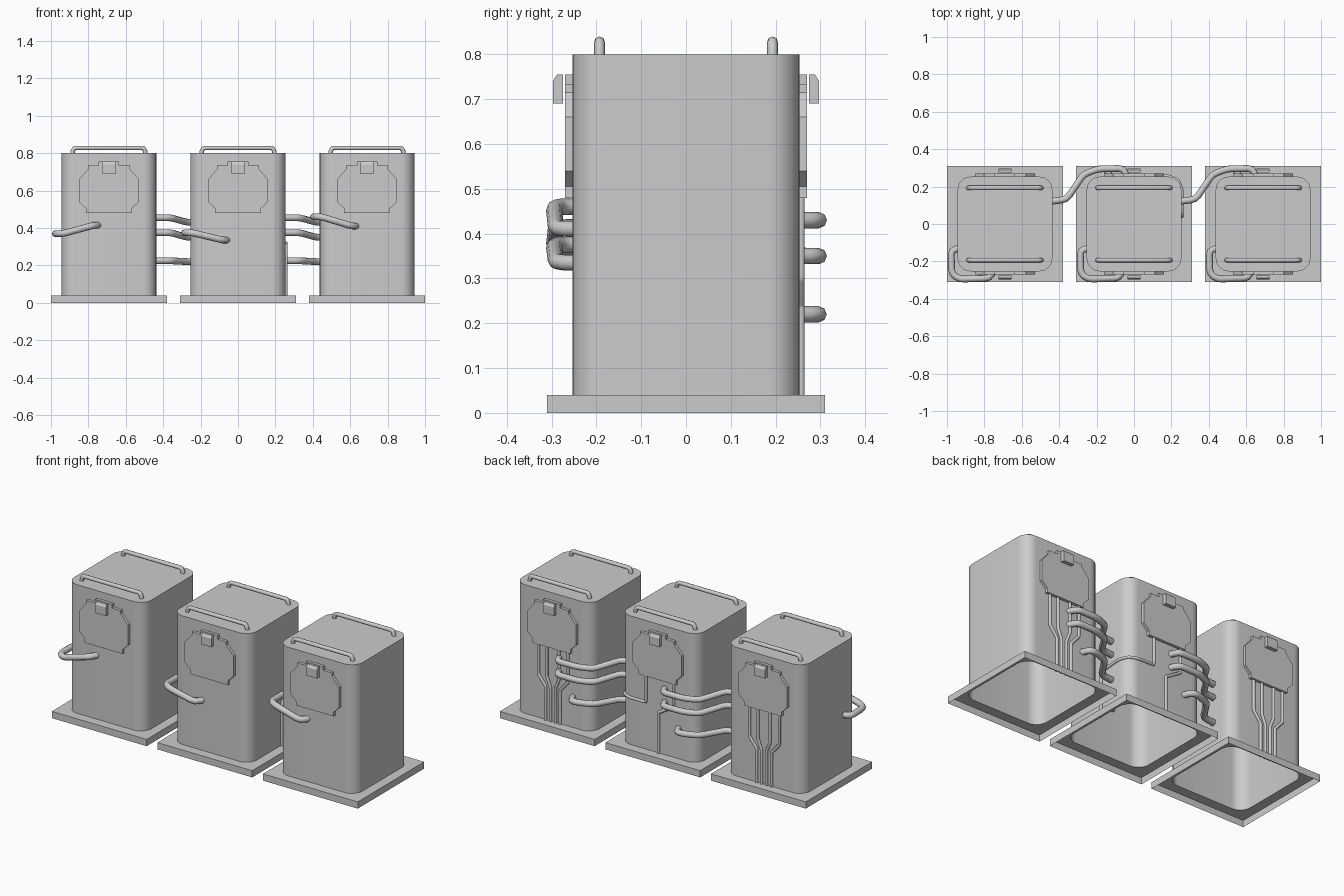
import bpy
import bmesh
from math import cos, sin, pi
from mathutils import Vector

cube = bpy.data.objects.get("Cube")
if cube:
    bpy.data.objects.remove(cube, do_unlink=True)

grey = bpy.data.materials.new("plain grey")
grey.use_nodes = True
GREY = (0.6, 0.6, 0.6, 1)
grey.diffuse_color = GREY
grey.node_tree.nodes["Principled BSDF"].inputs["Base Color"].default_value = GREY

HALF, RADIUS, SEG = 0.253, 0.07, 8      # tank half width, corner radius, corner steps
BASE, TOP, BASE_HALF = 0.04, 0.80, 0.31
SPACING = 0.69


def link(name, data, x):
    data.materials.append(grey)
    obj = bpy.data.objects.new(name, data)
    bpy.context.collection.objects.link(obj)
    obj.location.x = x
    for other in bpy.context.selected_objects:
        other.select_set(False)
    obj.select_set(True)
    bpy.context.view_layer.objects.active = obj
    return obj


def mesh_object(name, bm, x, smooth=False):
    bmesh.ops.recalc_face_normals(bm, faces=bm.faces)
    mesh = bpy.data.meshes.new(name)
    bm.to_mesh(mesh)
    bm.free()
    link(name, mesh, x)
    if smooth:
        bpy.ops.object.shade_smooth_by_angle(angle=pi / 6)


def rounded_square():
    c = HALF - RADIUS
    pts = []
    for q, (sx, sy) in enumerate([(1, 1), (-1, 1), (-1, -1), (1, -1)]):
        for i in range(SEG + 1):
            a = (q + i / SEG) * pi / 2
            pts.append((sx * c + RADIUS * cos(a), sy * c + RADIUS * sin(a)))
    return pts


def prism(name, points, direction, x):
    """Extrude a closed outline into a solid."""
    bm = bmesh.new()
    face = bm.faces.new([bm.verts.new(p) for p in points])
    grown = bmesh.ops.extrude_face_region(bm, geom=[face], use_keep_orig=True)
    verts = [v for v in grown["geom"] if isinstance(v, bmesh.types.BMVert)]
    bmesh.ops.translate(bm, verts=verts, vec=direction)
    mesh_object(name, bm, x)


def tube(name, path, radius, x, bend=0.025, sides=2):
    """Tube along a path whose corners are slightly rounded."""
    p = [Vector(q) for q in path]
    pts = [p[0]]
    for a, b, c in zip(p, p[1:], p[2:]):
        start = b + (a - b).normalized() * min(bend, (a - b).length * 0.45)
        end = b + (c - b).normalized() * min(bend, (c - b).length * 0.45)
        pts += [start, (start + end) / 4 + b / 2, end]
    pts.append(p[-1])
    curve = bpy.data.curves.new(name, 'CURVE')
    curve.dimensions = '3D'
    curve.bevel_depth = radius
    curve.bevel_resolution = sides
    curve.use_fill_caps = True
    spline = curve.splines.new('POLY')
    spline.points.add(len(pts) - 1)
    for point, co in zip(spline.points, pts):
        point.co = (*co, 1)
    link(name, curve, x)
    bpy.ops.object.convert(target='MESH')


def tank_body(x):
    # shell closed at the top and open underneath
    bm = bmesh.new()
    loop = rounded_square()
    low = [bm.verts.new((*p, BASE)) for p in loop]
    high = [bm.verts.new((*p, TOP)) for p in loop]
    for i in range(len(loop)):
        j = (i + 1) % len(loop)
        bm.faces.new([low[i], low[j], high[j], high[i]])
    bm.faces.new(high)
    mesh_object("tank_body", bm, x, True)


def base_plate(x):
    # hollow tray: a ring on top with a skirt around it
    bm = bmesh.new()
    hole = [bm.verts.new((*p, BASE)) for p in rounded_square()]
    signs = [(1, 1), (-1, 1), (-1, -1), (1, -1)]
    rim, foot = [[bm.verts.new((sx * BASE_HALF, sy * BASE_HALF, z)) for sx, sy in signs]
                 for z in (BASE, 0)]
    n = len(hole)
    for i in range(n):
        j = (i + 1) % n
        qi, qj = i // (SEG + 1), j // (SEG + 1)
        ring = [hole[j], hole[i], rim[qi]]
        if qi != qj:
            ring.append(rim[qj])
        bm.faces.new(ring)
    for i in range(4):
        j = (i + 1) % 4
        bm.faces.new([foot[i], foot[j], rim[j], rim[i]])
    mesh_object("base_plate", bm, x)


PANEL = [(0.123, 0.48), (0.123, 0.505), (0.16, 0.54), (0.16, 0.66),
         (0.112, 0.715), (0.112, 0.733), (0.055, 0.733), (0.055, 0.755)]
LATCH = [(0.275, 0.69), (0.297, 0.69), (0.297, 0.74), (0.288, 0.755), (0.275, 0.755)]


def panel_and_latch(x, side):
    outline = PANEL + [(-u, z) for u, z in reversed(PANEL)]
    prism("access_panel", [(u, side * 0.25, z) for u, z in outline],
          (0, side * 0.02, 0), x)
    prism("panel_latch", [(-0.034, side * y, z) for y, z in LATCH], (0.068, 0, 0), x)


def top_handle(x, y):
    path = [(-0.197, y, 0.79), (-0.19, y, 0.828), (0.19, y, 0.828), (0.197, y, 0.79)]
    tube("top_handle", path, 0.012, x, 0.015)


def corner_pipe(x, z_side, z_front):
    # bent pipe from the side wall round to the front wall
    path = [(-0.24, -0.13, z_side), (-0.287, -0.14, z_side), (-0.285, -0.265, z_side),
            (-0.245, -0.295, z_side), (-0.08, -0.29, z_front), (-0.055, -0.24, z_front)]
    tube("corner_pipe", path, 0.018, x)


def linking_pipes(x):
    # three pipes from the neighbouring side wall to this back wall
    for z_side, z_back, end in [(0.455, 0.43, -0.035), (0.375, 0.35, -0.035),
                                (0.225, 0.22, -0.125)]:
        path = [(-0.45, 0.12, z_side), (-0.36, 0.132, z_side), (-0.27, 0.265, z_back),
                (-0.19, 0.295, z_back), (end - 0.02, 0.297, z_back), (end, 0.24, z_back)]
        tube("linking_pipe", path, 0.018, x)


def conduit(x, start, end, z_high, z_low):
    y = 0.257
    path = [(start, y, 0.49), (start, y, z_high), (end, y, z_low), (end, y, BASE)]
    tube("back_conduit", path, 0.009, x, 0.005, 1)


for index, (z_side, z_front) in enumerate([(0.37, 0.415), (0.375, 0.335), (0.46, 0.41)]):
    x = (index - 1) * SPACING
    tank_body(x)
    base_plate(x)
    for side in (-1, 1):
        panel_and_latch(x, side)
        top_handle(x, side * 0.193)
    corner_pipe(x, z_side, z_front)
    if index > 0:
        linking_pipes(x)
    if index != 1:
        for start, end in [(0.095, 0.048), (0.04, 0.016), (-0.04, -0.016), (-0.1, -0.048)]:
            conduit(x, start, end, 0.3, 0.24)

# middle tank: one stepped conduit and one wrapped round the corner
conduit(0, -0.1, 0, 0.34, 0.28)
tube("wrapped_conduit",
     [(0.08, 0.257, 0.49), (0.08, 0.257, 0.32), (0.185, 0.257, 0.32), (0.236, 0.236, 0.32),
      (0.257, 0.185, 0.32), (0.257, 0.06, 0.31), (0.257, 0.04, 0.28), (0.257, 0.04, BASE)],
     0.009, 0, 0.012, 1)
